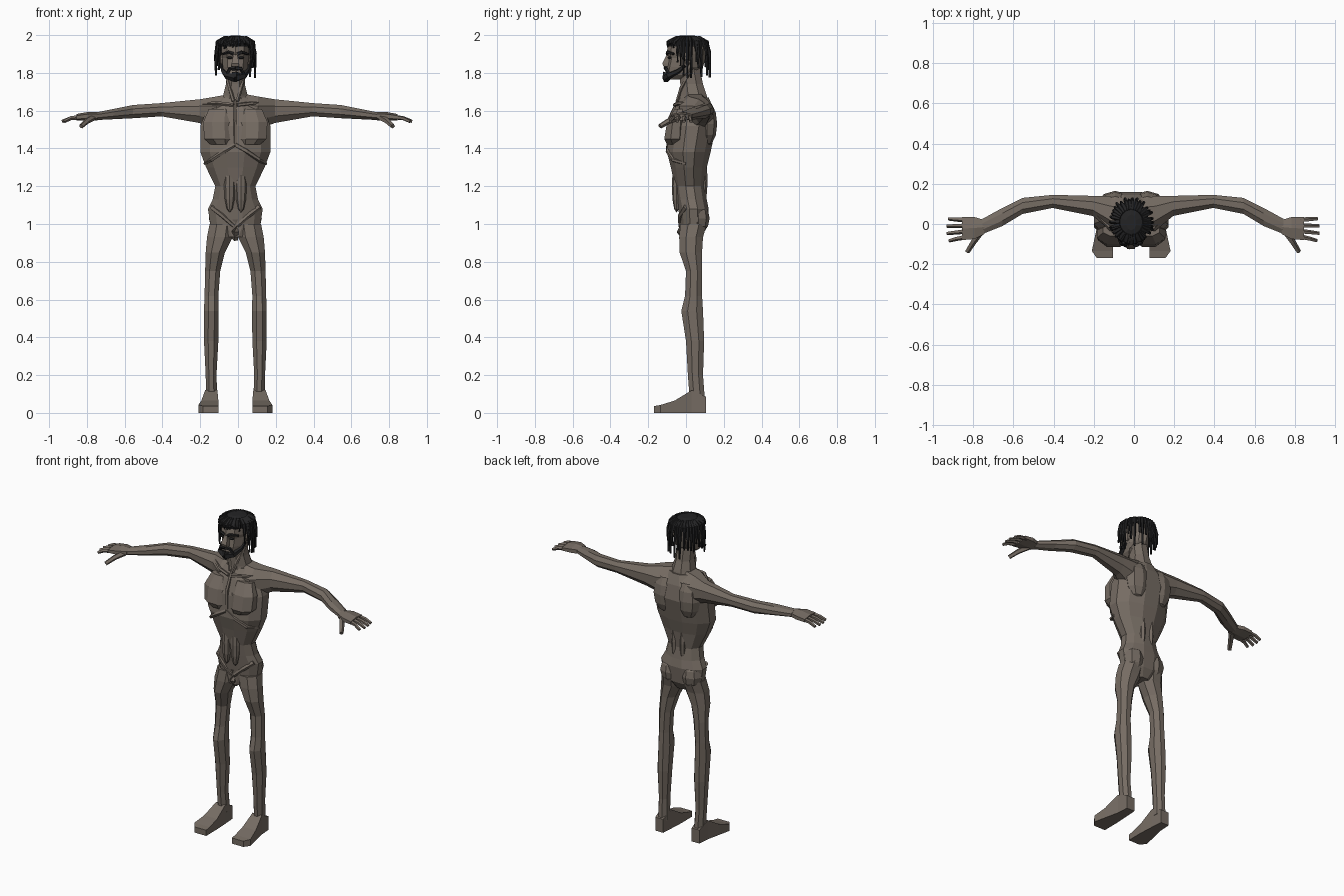
import bpy, bmesh, math, random
from mathutils import Vector

default_cube = bpy.data.objects.get("Cube")
if default_cube:
    bpy.data.objects.remove(default_cube)
random.seed(4)
BODY_MIDDLE = -.014
ARM_MIDDLE = -.005


def make_material(name, red, green, blue):
    material = bpy.data.materials.new(name)
    material.use_nodes = True
    colour = (red, green, blue, 1)
    material.diffuse_color = colour
    shader = material.node_tree.nodes["Principled BSDF"]
    shader.inputs["Base Color"].default_value = colour
    return material


SKIN = make_material("brown_skin", .18, .15, .125)
HAIR = make_material("black_hair", .017, .017, .018)


def add_object(name, bm, material):
    bmesh.ops.recalc_face_normals(bm, faces=bm.faces)
    mesh = bpy.data.meshes.new(name)
    bm.to_mesh(mesh)
    bm.free()
    mesh.materials.append(material)
    bpy.context.collection.objects.link(bpy.data.objects.new(name, mesh))


def bridge(name, rings, material):
    """Closed tube skinned over rings of points."""
    bm = bmesh.new()
    loops = [[bm.verts.new(point) for point in ring] for ring in rings]
    for lower, upper in zip(loops, loops[1:]):
        for i in range(len(lower)):
            bm.faces.new((lower[i - 1], lower[i], upper[i], upper[i - 1]))
    bm.faces.new(loops[0])
    bm.faces.new(loops[-1])
    add_object(name, bm, material)


def loft(name, axis, rows, sides=8, material=SKIN, side=1, middle=BODY_MIDDLE):
    """Each row: place on the axis, then low and high bounds across it."""
    corner = math.cos(math.pi / sides)
    rings = []
    for t, a_low, a_high, b_low, b_high in rows:
        ring = []
        for i in range(sides):
            angle = (2 * i + 1) * math.pi / sides
            a = (a_low + a_high + (a_high - a_low) * math.cos(angle) / corner) / 2
            b = (b_low + b_high + (b_high - b_low) * math.sin(angle) / corner) / 2
            x, y, z = {"X": (t, a, b), "Y": (a, t, b), "Z": (a, b, t)}[axis]
            ring.append((middle + side * x, y, z))
        rings.append(ring)
    bridge(name, rings, material)


def symmetric_loft(name, rows, sides, material=SKIN):
    """Each row: height, half width, front, back."""
    loft(name, "Z", [(z, -half, half, front, back) for z, half, front, back in rows],
         sides, material)


def rod(name, path, radius, taper=.3, material=SKIN, side=1, middle=BODY_MIDDLE, sides=5):
    """Tube along a path, thinning towards its end."""
    points = [Vector((middle + side * x, y, z)) for x, y, z in path]
    last = len(points) - 1
    rings = []
    for k, point in enumerate(points):
        direction = points[min(k + 1, last)] - points[max(k - 1, 0)]
        turn = direction.to_track_quat("Z", "Y")
        size = radius * (1 - taper * k / last)
        angles = [math.tau * i / sides for i in range(sides)]
        rings.append([point + turn @ Vector((size * math.cos(a), size * math.sin(a), 0))
                      for a in angles])
    bridge(name, rings, material)


def bulge(name, centre, half_size, side, material=SKIN):
    """Low-poly ellipsoid for a muscle or a small feature."""
    bm = bmesh.new()
    bmesh.ops.create_uvsphere(bm, u_segments=8, v_segments=6, radius=1)
    bmesh.ops.scale(bm, vec=half_size, verts=bm.verts)
    x, y, z = centre
    bmesh.ops.translate(bm, vec=(BODY_MIDDLE + side * x, y, z), verts=bm.verts)
    add_object(name, bm, material)


# Trunk, neck and head
symmetric_loft("trunk", [
    (.93, .06, -.03, .08), (.98, .13, -.03, .11), (1.08, .145, -.04, .12),
    (1.13, .12, -.05, .11), (1.2, .106, -.06, .1), (1.3, .155, -.08, .11),
    (1.38, .185, -.1, .13), (1.52, .185, -.09, .16), (1.61, .15, -.06, .145),
    (1.67, .08, -.03, .12)], sides=12)
symmetric_loft("neck", [(1.6, .1, -.04, .13), (1.68, .065, -.03, .11),
                        (1.74, .05, -.03, .09), (1.84, .05, -.04, .07)], sides=8)
symmetric_loft("head", [
    (1.765, .03, -.1, -.02), (1.79, .053, -.105, .04), (1.83, .066, -.1, .085),
    (1.88, .07, -.09, .1), (1.9, .073, -.1, .105), (1.94, .073, -.09, .105),
    (1.98, .04, -.05, .06)], sides=10)
symmetric_loft("nose", [(1.835, .02, -.12, -.08), (1.85, .02, -.125, -.08),
                        (1.9, .01, -.1, -.08)], sides=4)

# Breastbone and groin
rod("breastbone", [(0, -.09, 1.42), (0, -.09, 1.55), (0, -.04, 1.66)], .012)
rod("groin", [(0, -.02, 1.02), (0, -.03, .96), (0, 0, .92)], .024)

for side, word in ((1, "left"), (-1, "right")):
    # Muscles over the trunk
    loft(word + "_chest_muscle", "Z",
         [(1.42, .02, .13, -.1, 0), (1.45, .01, .165, -.115, 0),
          (1.54, .01, .17, -.1, 0), (1.61, .02, .14, -.06, 0)], side=side)
    bulge(word + "_shoulder_blade", (.08, .11, 1.53), (.08, .055, .12), side)
    bulge(word + "_spine_muscle", (.03, .08, 1.23), (.02, .035, .14), side)
    bulge(word + "_buttock", (.07, .065, 1.03), (.07, .06, .08), side)
    bulge(word + "_belly_muscle", (.03, -.05, 1.2), (.03, .025, .14), side)

    # Bones and cords under the skin
    rod(word + "_rib_arch", [(0, -.09, 1.42), (.06, -.095, 1.385), (.125, -.07, 1.34),
                             (.16, 0, 1.32)], .014, side=side)
    rod(word + "_collarbone", [(.01, -.06, 1.63), (.09, -.035, 1.64), (.17, .045, 1.635)],
        .01, taper=0, side=side)
    rod(word + "_hip_crest", [(.125, 0, 1.09), (.07, -.03, 1.045), (.01, -.03, .99)],
        .015, side=side)
    rod(word + "_neck_cord", [(.01, -.045, 1.65), (.03, -.025, 1.72), (.05, .02, 1.8)],
        .01, taper=0, side=side)

    # Arm and hand
    loft(word + "_arm", "X",
         [(.03, -.04, .13, 1.5, 1.69), (.11, -.035, .14, 1.5, 1.675),
          (.2, .04, .14, 1.535, 1.66), (.4, .08, .145, 1.57, 1.64),
          (.55, .05, .13, 1.56, 1.63), (.65, -.01, .08, 1.555, 1.61),
          (.75, -.05, .025, 1.55, 1.59)], side=side, middle=ARM_MIDDLE)
    loft(word + "_palm", "X",
         [(.74, -.05, .02, 1.55, 1.59), (.79, -.075, .035, 1.55, 1.59),
          (.85, -.08, .035, 1.55, 1.58)], sides=6, side=side, middle=ARM_MIDDLE)
    for finger, reach in enumerate((.918, .926, .926, .915)):
        root = .02 - finger * .028
        rod(f"{word}_finger_{finger}", [(.83, root, 1.566), (.88, root * 1.15, 1.56),
                                        (reach, root * 1.3, 1.543)],
            .013, side=side, middle=ARM_MIDDLE)
    rod(word + "_thumb", [(.76, -.04, 1.565), (.795, -.09, 1.545), (.825, -.138, 1.517)],
        .018, side=side, middle=ARM_MIDDLE)

    # Leg and foot
    loft(word + "_leg", "Z",
         [(.07, .095, .155, .02, .1), (.2, .1, .157, .01, .09),
          (.38, .09, .166, 0, .096), (.54, .088, .166, -.025, .09),
          (.62, .09, .163, -.005, .085), (.75, .08, .16, 0, .085),
          (.85, .055, .157, -.034, .085), (.93, .014, .15, -.036, .09),
          (1, .006, .136, -.03, .11)], side=side)
    loft(word + "_foot", "Y",
         [(.106, .1, .155, 0, .085), (.03, .095, .16, 0, .12), (-.06, .09, .18, 0, .065),
          (-.135, .09, .196, 0, .042), (-.17, .09, .17, 0, .036)], sides=4, side=side)

    # Face details
    rod(word + "_eyebrow", [(.01, -.098, 1.9), (.035, -.098, 1.91), (.066, -.065, 1.9)],
        .01, material=HAIR, side=side)
    bulge(word + "_eye", (.03, -.087, 1.88), (.016, .01, .007), side, HAIR)
    bulge(word + "_ear", (.072, .01, 1.87), (.01, .016, .03), side)
    rod(word + "_moustache", [(0, -.108, 1.825), (.03, -.105, 1.822), (.046, -.09, 1.79)],
        .012, material=HAIR, side=side)
    rod(word + "_jaw_beard", [(0, -.105, 1.772), (.045, -.09, 1.785), (.064, -.04, 1.81),
                              (.068, -.005, 1.84)], .022, .6, HAIR, side)

rod("chin_beard", [(0, -.1, 1.8), (0, -.108, 1.775), (0, -.108, 1.752)], .023, .5, HAIR)

# Hair cap over the crown
symmetric_loft("hair_cap", [(1.94, .084, -.09, .113), (1.965, .08, -.1, .11),
                            (1.985, .06, -.07, .09), (1.997, .025, -.03, .045)], 10, HAIR)

# Hanging locks around the head, short over the forehead
lock_count = 34
for lock in range(lock_count):
    angle = lock * math.tau / lock_count + random.uniform(-.05, .05)
    across, along = math.cos(angle), math.sin(angle)
    over_face = along < -.5
    tip = random.uniform(1.925, 1.95) if over_face else random.uniform(1.765, 1.88)
    spread = .1 if over_face else random.uniform(.1, .114)
    crown = 1.965
    stations = [(.055, crown + .02), (.095, crown), (spread, (crown + tip) / 2),
                (spread, tip)]
    rod(f"hair_lock_{lock}", [(across * reach, .01 + along * reach * 1.07, z)
                              for reach, z in stations], .012, .5, HAIR)
